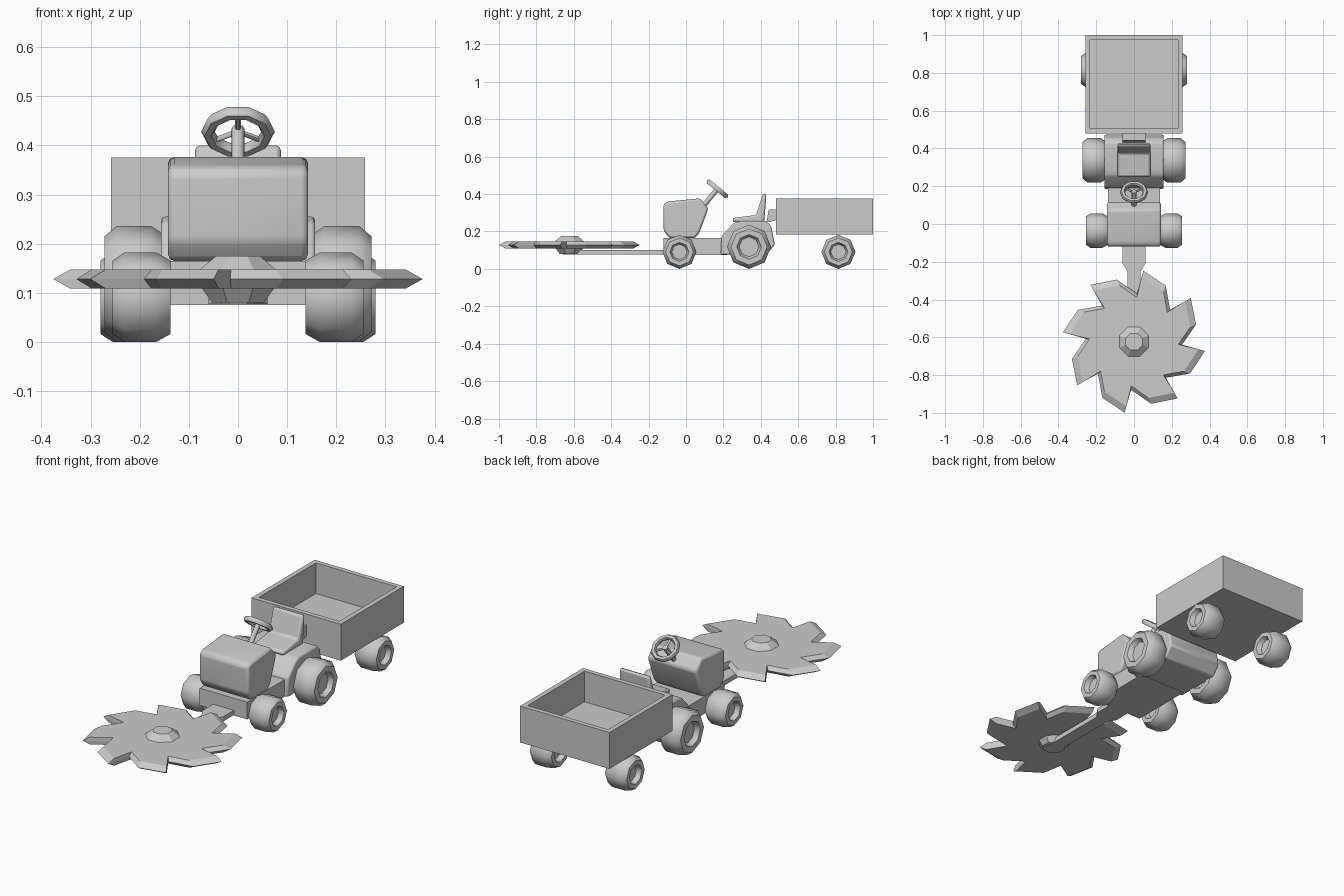
import bpy, bmesh, math
from mathutils import Matrix, Vector

if "Cube" in bpy.data.objects:
    bpy.data.objects.remove(bpy.data.objects["Cube"])


def finish(name, bm, matrix=None, bevel=0, smooth=0):
    if matrix is not None:
        bm.transform(matrix)
    bmesh.ops.recalc_face_normals(bm, faces=bm.faces)
    me = bpy.data.meshes.new(name)
    bm.to_mesh(me)
    bm.free()
    ob = bpy.data.objects.new(name, me)
    bpy.context.collection.objects.link(ob)
    if bevel:
        m = ob.modifiers.new("bevel", 'BEVEL')
        m.width, m.segments, m.limit_method = bevel, 2, 'ANGLE'
    if smooth:
        bpy.ops.object.select_all(action='DESELECT')
        ob.select_set(True)
        bpy.context.view_layer.objects.active = ob
        bpy.ops.object.shade_smooth_by_angle(angle=math.radians(smooth))
    return ob


def bridge(bm, rings):
    """Skin a stack of equal-length closed rings and cap both ends."""
    rows = [[bm.verts.new(p) for p in ring] for ring in rings]
    n = len(rows[0])
    for a, b in zip(rows, rows[1:]):
        for i in range(n):
            j = (i + 1) % n
            bm.faces.new((a[i], a[j], b[j], b[i]))
    bm.faces.new(rows[0])
    bm.faces.new(rows[-1])


def side_prism(name, profile, half, bevel=0, smooth=0):
    """Extrude a (y, z) side profile across x."""
    bm = bmesh.new()
    bridge(bm, [[(x, y, z) for y, z in profile] for x in (-half, half)])
    return finish(name, bm, None, bevel, smooth)


def lathe(name, profile, n, matrix, smooth=0):
    """Revolve (radius, z) points round local z."""
    bm = bmesh.new()
    bridge(bm, [[(r * math.cos(math.tau * i / n), r * math.sin(math.tau * i / n), z)
                 for i in range(n)] for r, z in profile])
    return finish(name, bm, matrix, 0, smooth)


def rod(name, a, b, r, n=6):
    a, b = Vector(a), Vector(b)
    rot = (b - a).to_track_quat('Z', 'Y').to_matrix().to_4x4()
    lathe(name, [(r, 0), (r, (b - a).length)], n, Matrix.Translation(a) @ rot, 60)


# Wheels: eight-sided, rounded shoulders, recessed hubs
def wheel_pair(name, y, r, x_in, x_out):
    w = (x_out - x_in) / 2
    prof = [(r * .45, -w + .025), (r * .56, -w), (r * .82, -w), (r, -w * .5),
            (r, w * .6), (r * .82, w), (r * .56, w), (r * .45, w - .025)]
    for s, side in ((-1, "left"), (1, "right")):
        m = Matrix.Translation((s * (x_in + w), y, r)) @ Matrix.Rotation(s * math.pi / 2, 4, 'Y')
        lathe(f"{name}_wheel_{side}", prof, 8, m, 50)


wheel_pair("front", -.035, .091, .137, .255)
wheel_pair("rear", .337, .118, .145, .272)
wheel_pair("trailer", .815, .091, .155, .28)

# Tractor body
side_prism("chassis", [(-.12, .075), (-.12, .165), (.22, .165), (.22, .075)], .137)
side_prism("hood", [(-.12, .205), (-.12, .345), (-.10, .36), (.075, .377), (.12, .323),
                    (.072, .195), (.05, .165), (-.09, .165)], .142, .012, 50)
side_prism("rear_fender_body", [(.185, .077), (.19, .175), (.255, .245), (.29, .255), (.43, .255),
                                (.455, .23), (.475, .13), (.43, .077)], .157, .008, 40)
side_prism("seat", [(.25, .25), (.25, .272), (.375, .288), (.41, .4), (.43, .4), (.418, .25)],
           .087, .01, 50)
side_prism("hitch", [(.43, .25), (.443, .318), (.485, .318), (.485, .262), (.445, .25)], .06)

# Steering wheel on a tilted column
tilt = Matrix.Translation((0, .168, .428)) @ Vector((0, .63, .77)).to_track_quat('Z', 'Y').to_matrix().to_4x4()
major, minor = .061, .014
bm = bmesh.new()
grid = [[bm.verts.new(((major + minor * math.cos(v)) * math.cos(u),
                       (major + minor * math.cos(v)) * math.sin(u), minor * math.sin(v)))
         for v in (math.tau * j / 6 for j in range(6))]
        for u in (math.tau * i / 10 for i in range(10))]
for i in range(10):
    for j in range(6):
        a, b, k = grid[i], grid[(i + 1) % 10], (j + 1) % 6
        bm.faces.new((a[j], b[j], b[k], a[k]))
finish("steering_rim", bm, tilt, 0, 60)
for i in range(3):
    a = math.tau * i / 3 + math.pi / 2
    rod(f"steering_spoke_{i}", tilt @ Vector((0, 0, 0)),
        tilt @ Vector((math.cos(a) * major, math.sin(a) * major, 0)), .006)
rod("steering_column", tilt @ Vector((0, 0, -.14)), tilt @ Vector((0, 0, .008)), .013, 8)

# Arm carrying the blade
half = [(.06, -.10), (.06, -.21), (.035, -.25), (.035, -.64), (.018, -.66)]
outline = half + [(-x, y) for x, y in reversed(half)]
bm = bmesh.new()
bridge(bm, [[(x, y, z) for x, y in outline] for z in (.077, .102)])
finish("blade_arm", bm)

# Saw blade: eight raked teeth with sharpened long edges
outer, inner = [], []
for k in range(8):
    t = math.radians(82.5 - 45 * k)
    polar = lambda r, deg: Vector((r * math.cos(t + math.radians(deg)), r * math.sin(t + math.radians(deg))))
    notch, tip, elbow = polar(.255, 4), polar(.379, 0), polar(.341, -22)
    outer += [notch, tip, elbow]
    inner += [polar(.235, 4), tip.lerp(notch, .28), polar(.308, -23)]
bm = bmesh.new()
bridge(bm, [[(p.x, p.y, z) for p in ring]
            for ring, z in ((inner, -.019), (outer, 0), (inner, .019))])
finish("saw_blade", bm, Matrix.Translation((0, -.623, .128)))
lathe("blade_hub", [(.057, .08), (.084, .115), (.084, .147), (.048, .175)], 8,
      Matrix.Translation((0, -.623, 0)) @ Matrix.Rotation(math.pi / 8, 4, 'Z'))

# Open trailer box
bm = bmesh.new()
rect = lambda d, z: [(sx * (.258 - d), .74 + sy * (.26 - d), z)
                     for sx, sy in ((-1, -1), (1, -1), (1, 1), (-1, 1))]
bridge(bm, [rect(0, .185), rect(0, .375), rect(.025, .375), rect(.025, .215)])
finish("trailer_box", bm)
